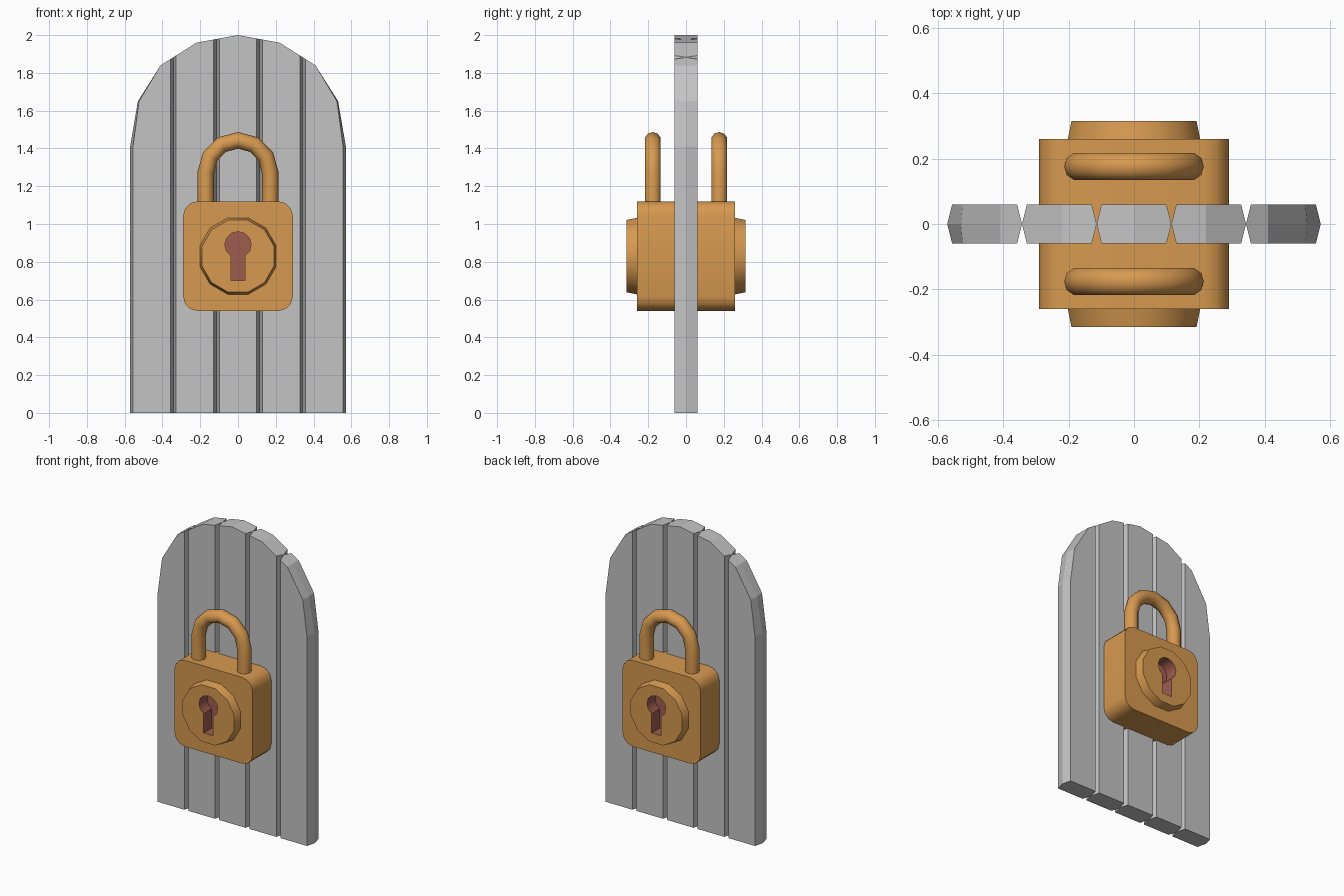
import bpy, bmesh, math

if "Cube" in bpy.data.objects:
    bpy.data.objects.remove(bpy.data.objects["Cube"])


def material(name, rgb):
    m = bpy.data.materials.new(name)
    m.diffuse_color = (*rgb, 1)
    m.use_nodes = True
    m.node_tree.nodes["Principled BSDF"].inputs["Base Color"].default_value = m.diffuse_color
    return m


GREY = material("door grey", (0.55, 0.55, 0.55))
BRASS = material("lock orange", (0.68, 0.32, 0.08))
RUST = material("keyhole brown", (0.35, 0.107, 0.078))


def loft(name, layers, mats, index=0):
    """Closed solid through matching xz outlines, given as (y, points)."""
    bm = bmesh.new()
    rings = [[bm.verts.new((x, y, z)) for x, z in pts] for y, pts in layers]
    n = len(rings[0])
    for a, b in zip(rings, rings[1:]):
        for i in range(n):
            j = (i + 1) % n
            bm.faces.new((a[i], a[j], b[j], b[i]))
    bm.faces.new(rings[0])
    bm.faces.new(rings[-1])
    for f in bm.faces:
        f.material_index = index
    bmesh.ops.recalc_face_normals(bm, faces=bm.faces)
    me = bpy.data.meshes.new(name)
    bm.to_mesh(me)
    bm.free()
    ob = bpy.data.objects.new(name, me)
    bpy.context.collection.objects.link(ob)
    for m in mats:
        me.materials.append(m)
    return ob


def select(ob):
    bpy.ops.object.select_all(action='DESELECT')
    ob.select_set(True)
    bpy.context.view_layer.objects.active = ob


def smooth(ob, deg=40):
    select(ob)
    bpy.ops.object.shade_smooth_by_angle(angle=math.radians(deg))


# Arched door made of five planks with V-shaped long edges
HALF, THICK, NOTCH = 0.571, 0.06, 0.015
ARCH = [(0, 2.0), (0.22, 1.96), (0.41, 1.84), (0.53, 1.65), (HALF, 1.41)]


def arch_top(x):
    x = abs(x)
    for (xa, za), (xb, zb) in zip(ARCH, ARCH[1:]):
        if x <= xb + 1e-6:
            return za + (zb - za) * (x - xa) / (xb - xa)
    return ARCH[-1][1]


INNER = sorted({s * x for x, _ in ARCH[:-1] for s in (-1, 1)})
WIDTH = 2 * HALF / 5


def plank_outline(x0, x1, inset):
    """Plank outline; the inset narrows the straight sides."""
    pts = []
    tops = [x0 + inset] + [x for x in INNER if x0 + 0.02 < x < x1 - 0.02] + [x1 - inset]
    for x in tops:
        z = arch_top(x)
        if abs(x) > HALF - NOTCH - 0.001:
            z = 1.41                      # outer side keeps its shoulder height
        elif abs(abs(x) - 0.53) < 1e-4:
            x -= math.copysign(inset * 0.4, x)
        pts.append((x, z))
    return [(x0 + inset, 0)] + pts + [(x1 - inset, 0)]


for i in range(5):
    x0 = -HALF + i * WIDTH
    face, mid = (plank_outline(x0, x0 + WIDTH, d) for d in (NOTCH, 0))
    loft(f"door_plank_{i + 1}", [(-THICK, face), (0, mid), (THICK, face)], [GREY])

# Padlock body: square block with rounded upright corners
R, C, ZC = 0.075, 0.29 - 0.075, 0.83
block = []
for k, (sx, sz) in enumerate(((1, 1), (-1, 1), (-1, -1), (1, -1))):
    for s in range(4):
        a = math.radians(90 * k + 30 * s)
        block.append((sx * C + R * math.cos(a), ZC + sz * C + R * math.sin(a)))
body = loft("padlock_body", [(-0.26, block), (0.26, block)], [BRASS, RUST])

# Keyhole outline: round top with a straight slot
hole = [(-0.036, 0.70), (0.036, 0.70)]
for s in range(11):
    a = math.radians(-59 + 29.8 * s)
    hole.append((0.07 * math.cos(a), 0.89 + 0.07 * math.sin(a)))


def polygon(r, n=12):
    return [(r * math.cos((k + 0.5) * math.tau / n),
             ZC + r * math.sin((k + 0.5) * math.tau / n)) for k in range(n)]


def cut(ob, cutter):
    mod = ob.modifiers.new("keyhole", 'BOOLEAN')
    mod.operation, mod.solver, mod.object = 'DIFFERENCE', 'EXACT', cutter
    select(ob)
    bpy.ops.object.modifier_apply(modifier=mod.name)


# Lock plate, keyhole and shackle on both sides of the door
for side, s in (("front", -1), ("back", 1)):
    plate = loft(f"{side}_lock_plate",
                 [(s * 0.258, polygon(0.21)), (s * 0.315, polygon(0.198))], [BRASS, RUST])
    cutter = loft(f"{side}_keyhole_cutter",
                  [(s * 0.23, hole), (s * 0.4, hole)], [BRASS, RUST], 1)
    cutter.hide_render = True
    cut(plate, cutter)
    cut(body, cutter)
    bpy.data.objects.remove(cutter)
    smooth(plate)

    # Shackle: bent round bar
    path = [(0.17, 1.08)]
    path += [(0.17 * math.cos(math.radians(30 * k)), 1.273 + 0.17 * math.sin(math.radians(30 * k)))
             for k in range(7)]
    path += [(-0.17, 1.08)]
    cu = bpy.data.curves.new(f"{side}_shackle", 'CURVE')
    cu.dimensions = '3D'
    cu.bevel_depth, cu.bevel_resolution = 0.044, 3
    sp = cu.splines.new('POLY')
    sp.points.add(len(path) - 1)
    for p, (x, z) in zip(sp.points, path):
        p.co = (x, s * 0.176, z, 1)
    cu.materials.append(BRASS)
    shackle = bpy.data.objects.new(f"{side}_shackle", cu)
    bpy.context.collection.objects.link(shackle)
    select(shackle)
    bpy.ops.object.convert(target='MESH')
    smooth(bpy.context.view_layer.objects.active, 60)

smooth(body)
